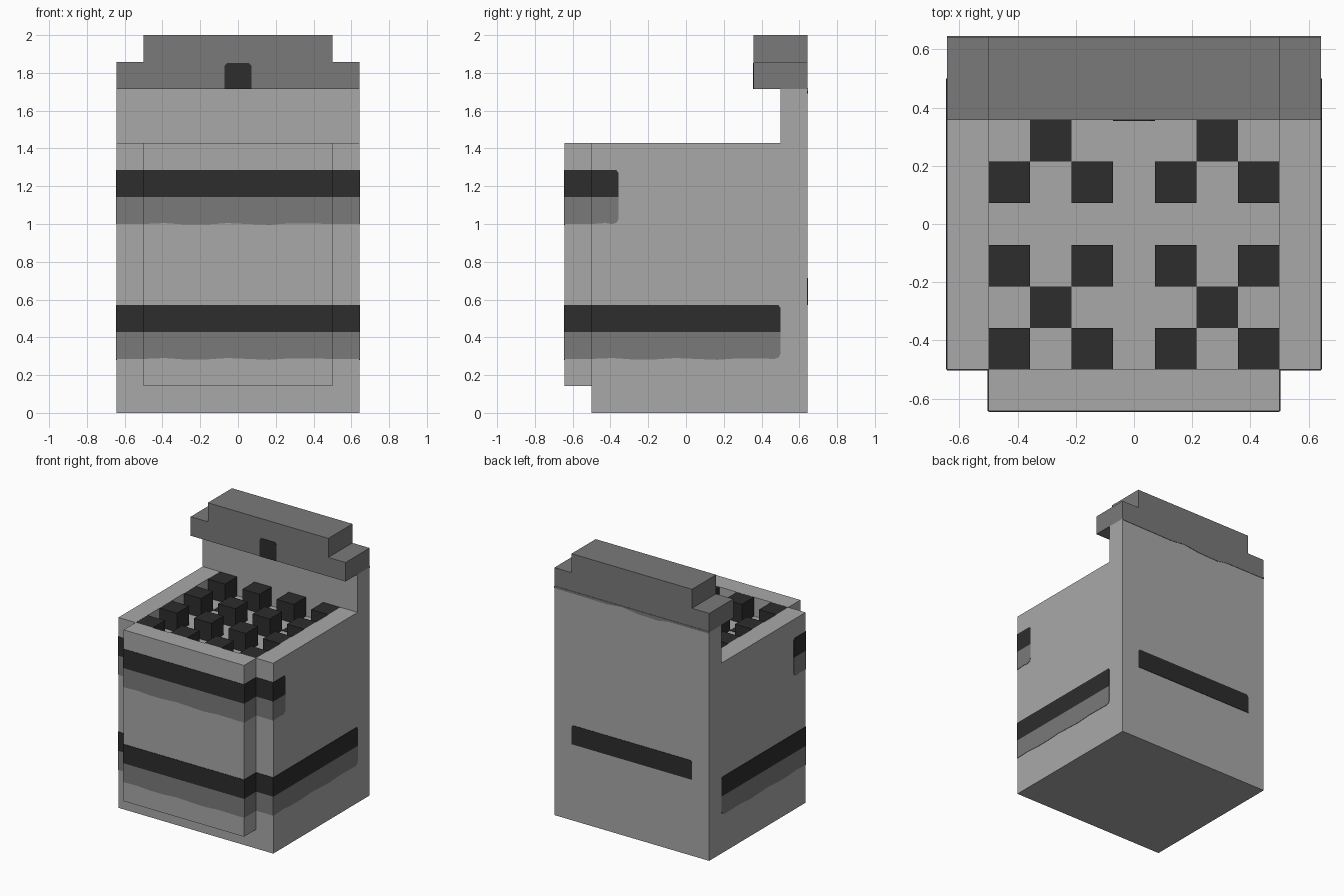
import bpy
import bmesh
import math
from mathutils import Vector

cube = bpy.data.objects.get("Cube")
if cube:
    bpy.data.objects.remove(cube, do_unlink=True)

U = 1 / 7            # one grid block; the stove is 9 x 9 x 14 blocks
W = 4.5 * U          # half width of the cabinet
I = 3.5 * U          # half width of the cooking well
T = 0.003            # thickness of painted plates


def material(name, v):
    m = bpy.data.materials.new(name)
    m.use_nodes = True
    m.diffuse_color = (v, v, v, 1)
    bsdf = next(n for n in m.node_tree.nodes if n.type == "BSDF_PRINCIPLED")
    bsdf.inputs["Base Color"].default_value = (v, v, v, 1)
    bsdf.inputs["Roughness"].default_value = 0.8
    return m


LIGHT = material("light grey", 0.397)
MID = material("medium grey", 0.195)
DARK = material("charcoal", 0.026)


def prism(name, points, depth, mat):
    """Extrude a closed outline of 3D points along a vector."""
    bm = bmesh.new()
    face = bm.faces.new([bm.verts.new(p) for p in points])
    ext = bmesh.ops.extrude_face_region(bm, geom=[face])
    moved = [g for g in ext["geom"] if isinstance(g, bmesh.types.BMVert)]
    bmesh.ops.translate(bm, verts=moved, vec=Vector(depth))
    if not face.is_valid or len(bm.faces) == len(points) + 1:
        bmesh.ops.holes_fill(bm, edges=bm.edges[:], sides=0)
    bmesh.ops.recalc_face_normals(bm, faces=bm.faces[:])
    mesh = bpy.data.meshes.new(name)
    bm.to_mesh(mesh)
    bm.free()
    mesh.materials.append(mat)
    ob = bpy.data.objects.new(name, mesh)
    bpy.context.collection.objects.link(ob)
    return ob


def box(name, x0, x1, y0, y1, z0, z1, mat):
    pts = [(x0, y0, z0), (x1, y0, z0), (x1, y1, z0), (x0, y1, z0)]
    return prism(name, pts, (0, 0, z1 - z0), mat)


# Cabinet shell: U-shaped plan, open towards the door, around the well
plan = [(-W, -I), (-I, -I), (-I, I), (I, I), (I, -I), (W, -I), (W, W), (-W, W)]
prism("cabinet_shell", [(x, y, 0) for x, y in plan], (0, 0, 10 * U), LIGHT)
box("oven_core", -I, I, -I, I, 0, 9 * U, LIGHT)
box("oven_door", -I, I, -W, -I, U, 10 * U, LIGHT)
box("back_panel", -W, W, I, W, 10 * U, 12 * U, LIGHT)

# Stepped hood along the back
hood = [(-W, 12), (W, 12), (W, 13), (I, 13), (I, 14), (-I, 14), (-I, 13), (-W, 13)]
prism("hood", [(x, 2.5 * U, z * U) for x, z in hood], (0, 2 * U, 0), MID)

# Hood knob with rounded upper corners
k = U / 2
knob = [(-k, 12 * U), (k, 12 * U), (k, 13 * U - .02), (k - .015, 13 * U - .004),
        (-k + .015, 13 * U - .004), (-k, 13 * U - .02)]
prism("hood_knob", [(x, 2.5 * U, z) for x, z in knob], (0, -T, 0), DARK)

# Uneven lower edge of the hood colour on the back
drip = [(-W, 1.72), (-W, 1.705), (-.3, 1.705), (-.22, 1.69), (-.05, 1.695),
        (.08, 1.712), (.2, 1.7), (W, 1.705), (W, 1.72)]
prism("hood_back_edge", [(x, W, z) for x, z in drip], (0, T, 0), MID)

# Four burners: raised corner blocks around a low centre plate
for bx in (-2, 2):
    for by in (-2, 2):
        tag = ("left" if bx > 0 else "right") + ("_front" if by < 0 else "_back")
        for dx in (-1, 0, 1):
            for dy in (-1, 0, 1):
                if (dx == 0) != (dy == 0):
                    continue
                x, y = (bx + dx - .5) * U, (by + dy - .5) * U
                centre = dx == 0
                h = T if centre else U - .0005
                box("burner_plate_" + tag if centre else "burner_block_" + tag,
                    x, x + U, y, y + U, 9 * U, 9 * U + h, DARK)


def band(name, start, end, normal, z0, z1, mat, round_top=False,
         round_bottom=False, wave=0):
    """Painted strip on a wall from start to end; its far end may be rounded."""
    a, b = Vector((*start, 0)), Vector((*end, 0))
    d = (b - a).normalized()
    L = (b - a).length
    out = [(0, z0)]
    n = int(L / 0.12) if wave else 0
    out += [(L * i / (n + 1), z0 + wave * math.sin(i * 1.9)) for i in range(1, n + 1)]
    r = .03
    out += [(L - r, z0), (L - .008, z0 + .009), (L, z0 + r)] if round_bottom else [(L, z0)]
    out += [(L, z1 - .015), (L - .012, z1)] if round_top else [(L, z1)]
    out += [(0, z1)]
    pts = [a + d * u + Vector((0, 0, z)) for u, z in out]
    prism(name, pts, Vector((*normal, 0)) * T, mat)


# Dark rails with a softer grey edge below, wrapped round front and sides
for level, z, side_end in (("upper", 8 * U, -2.5 * U), ("lower", 3 * U, I)):
    for part, mat, z0, z1 in (("rail", DARK, z, z + U), ("rail_edge", MID, z - U, z)):
        edge = mat is MID
        name = level + "_" + part
        wave = .005 if edge else 0
        band(name + "_door", (-I, -W), (I, -W), (0, -1), z0, z1, mat, wave=wave)
        for s, side in ((1, "left"), (-1, "right")):
            band(f"{name}_door_{side}", (s * I, -W), (s * I, -I), (s, 0), z0, z1, mat)
            band(f"{name}_front_{side}", (s * I, -I), (s * W, -I), (0, -1), z0, z1, mat)
            band(f"{name}_side_{side}", (s * W, -I), (s * W, side_end), (s, 0),
                 z0, z1, mat, not edge, edge, wave)

# Bar across the back, slightly rounded at the ends
for s, side in ((1, "left"), (-1, "right")):
    band("back_bar_" + side, (0, W), (s * I, W), (0, 1), 4 * U, 5 * U, DARK, True, False)
